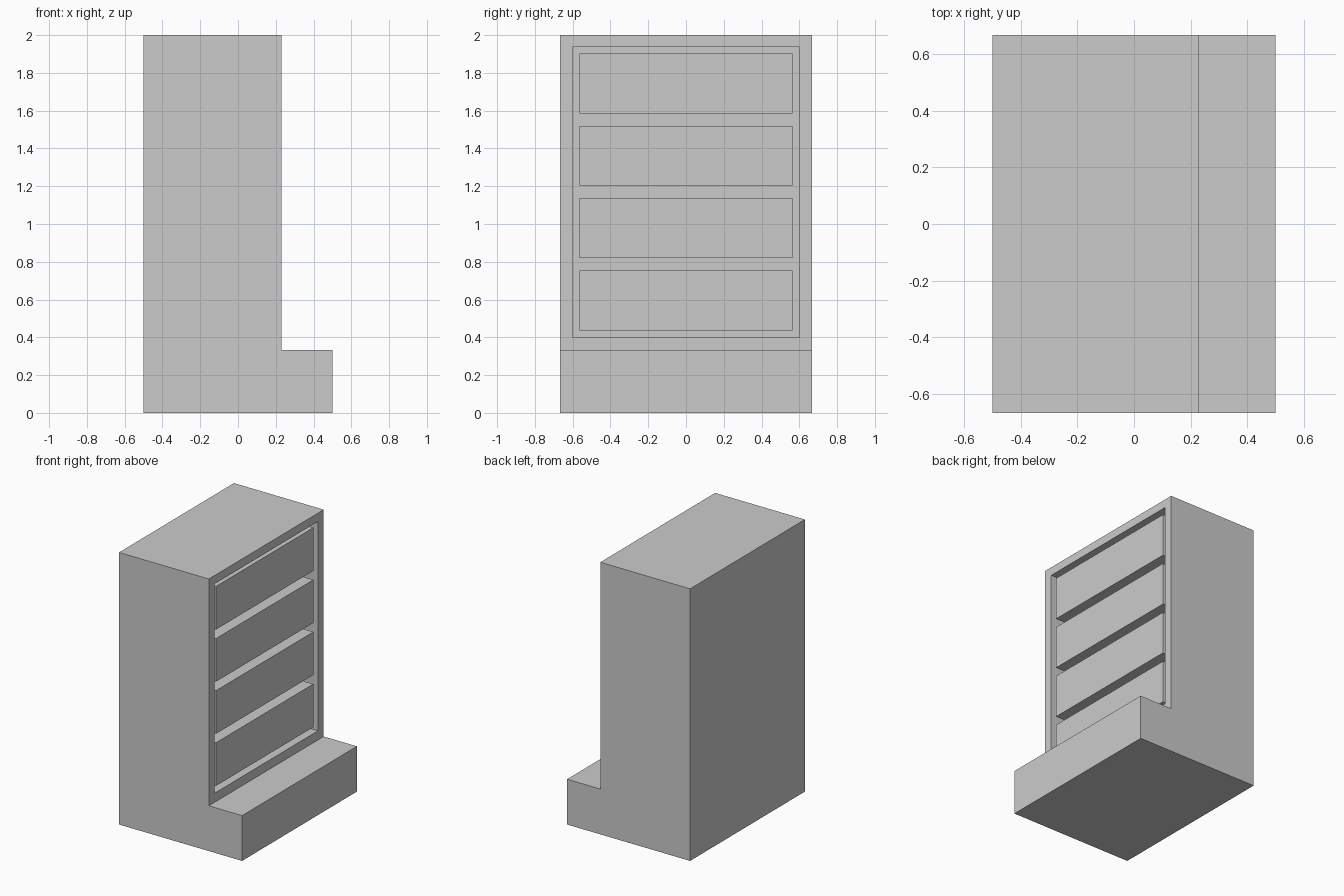
import bpy
import bmesh

if "Cube" in bpy.data.objects:
    bpy.data.objects.remove(bpy.data.objects["Cube"], do_unlink=True)

# Single plain grey finish
GREY = (0.6, 0.6, 0.6, 1.0)
grey = bpy.data.materials.new("grey")
grey.use_nodes = True
grey.diffuse_color = GREY
grey.node_tree.nodes["Principled BSDF"].inputs["Base Color"].default_value = GREY

HALF_WIDTH = 0.667
BACK, FRONT, TOE = -0.5, 0.23, 0.5
HEIGHT, STEP = 2.0, 0.333
RECESS_DEPTH = 0.2


def finish(name, bm):
    bmesh.ops.recalc_face_normals(bm, faces=bm.faces[:])
    mesh = bpy.data.meshes.new(name)
    bm.to_mesh(mesh)
    bm.free()
    mesh.materials.append(grey)
    obj = bpy.data.objects.new(name, mesh)
    bpy.context.collection.objects.link(obj)
    return obj


def extruded(name, profile, half_width):
    """Extrude an x-z profile symmetrically along y."""
    bm = bmesh.new()
    face = bm.faces.new([bm.verts.new((x, -half_width, z)) for x, z in profile])
    side = bmesh.ops.extrude_face_region(bm, geom=[face])["geom"]
    moved = [v for v in side if isinstance(v, bmesh.types.BMVert)]
    bmesh.ops.translate(bm, verts=moved, vec=(0, 2 * half_width, 0))
    return finish(name, bm)


def box(name, x0, x1, z0, z1, half_width):
    return extruded(name, [(x0, z0), (x1, z0), (x1, z1), (x0, z1)], half_width)


# Cabinet body with a low step along its open side
cabinet = extruded("cabinet", [(BACK, 0), (TOE, 0), (TOE, STEP), (FRONT, STEP),
                               (FRONT, HEIGHT), (BACK, HEIGHT)], HALF_WIDTH)

# Recess holding the drawers
cutter = box("recess_cutter", FRONT - RECESS_DEPTH, FRONT + 0.1, 0.4, 1.938, 0.6)
cutter.hide_render = True
cutter.hide_viewport = True
cut = cabinet.modifiers.new("recess", "BOOLEAN")
cut.operation = "DIFFERENCE"
cut.solver = "EXACT"
cut.object = cutter

# Four drawers, almost flush with the frame
for i in range(4):
    bottom = 0.437 + i * 0.383
    box(f"drawer_{i + 1}", FRONT - RECESS_DEPTH - 0.01, FRONT - 0.013,
        bottom, bottom + 0.317, 0.565)
